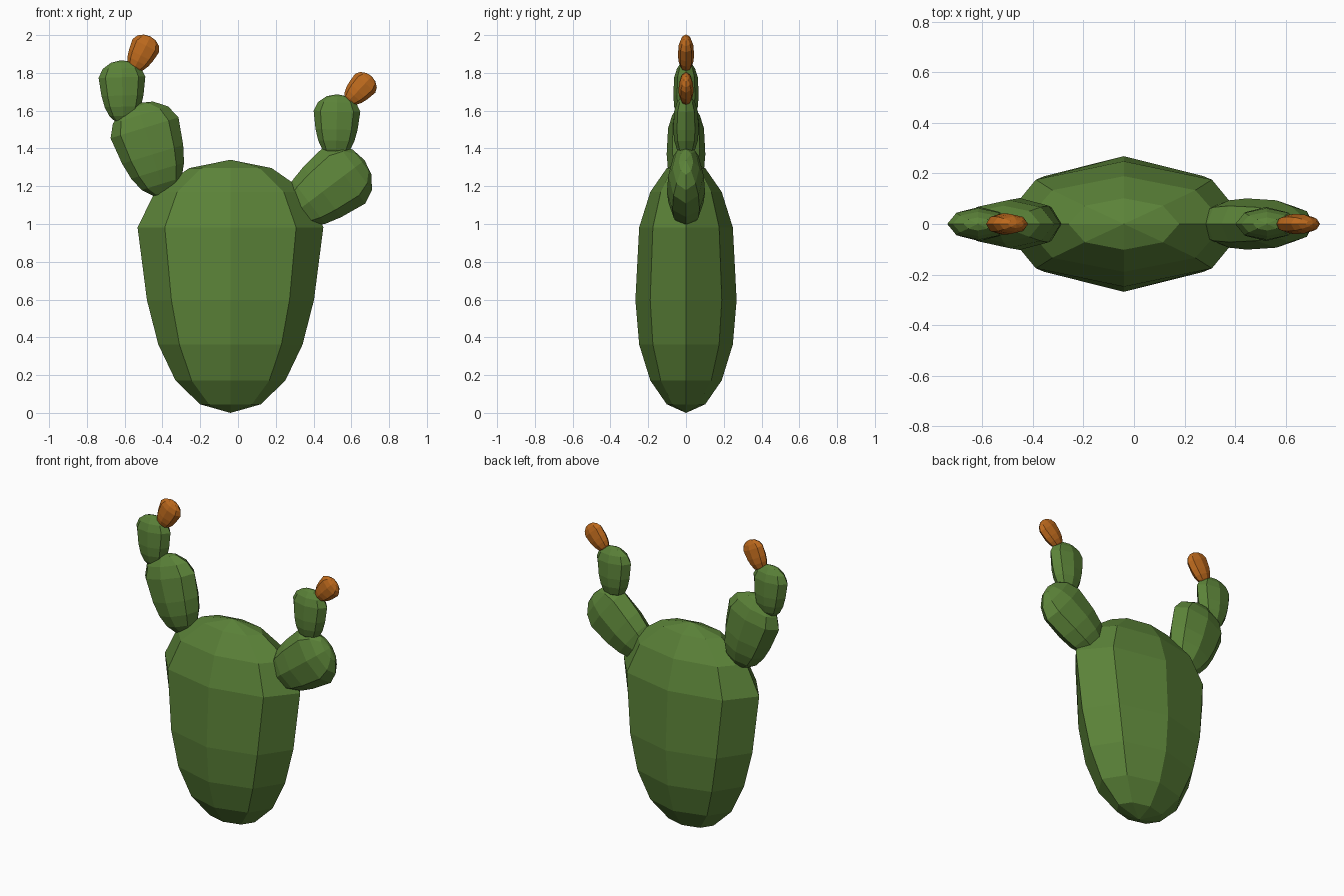
import bpy, bmesh
from math import sin, cos, pi, atan2, hypot
from mathutils import Matrix

if "Cube" in bpy.data.objects:
    bpy.data.objects.remove(bpy.data.objects["Cube"])

SIDES = 8
# (height, half width, half depth) of each ring, for a pad of length 1
RINGS = [(0.034, 0.120, 0.076), (0.128, 0.217, 0.141), (0.270, 0.285, 0.185),
         (0.446, 0.330, 0.200), (0.733, 0.367, 0.185), (0.873, 0.298, 0.141),
         (0.967, 0.163, 0.076)]


def material(name, colour):
    m = bpy.data.materials.new(name)
    m.diffuse_color = colour
    m.use_nodes = True
    m.node_tree.nodes["Principled BSDF"].inputs["Base Color"].default_value = m.diffuse_color
    return m


def pad(name, base, tip, mat, widen=1.0):
    """Flattened egg running from base to tip, both (x, z) points at y = 0."""
    dx, dz = tip[0] - base[0], tip[1] - base[1]
    bm = bmesh.new()
    bottom = bm.verts.new((0, 0, 0))
    top = bm.verts.new((0, 0, 1))
    loops = [[bm.verts.new((w * widen * cos(2 * pi * i / SIDES),
                            d * widen * sin(2 * pi * i / SIDES), h))
              for i in range(SIDES)] for h, w, d in RINGS]
    for i in range(SIDES):
        j = (i + 1) % SIDES
        bm.faces.new((bottom, loops[0][j], loops[0][i]))
        bm.faces.new((top, loops[-1][i], loops[-1][j]))
        for a, b in zip(loops, loops[1:]):
            bm.faces.new((a[i], a[j], b[j], b[i]))
    bm.transform(Matrix.Translation((base[0], 0, base[1]))
                 @ Matrix.Rotation(atan2(dx, dz), 4, 'Y')
                 @ Matrix.Scale(hypot(dx, dz), 4))
    bmesh.ops.recalc_face_normals(bm, faces=bm.faces)
    mesh = bpy.data.meshes.new(name)
    bm.to_mesh(mesh)
    bm.free()
    mesh.materials.append(mat)
    bpy.context.collection.objects.link(bpy.data.objects.new(name, mesh))


green = material("cactus_green", (0.105, 0.225, 0.04, 1))
orange = material("fruit_orange", (0.5, 0.14, 0.012, 1))

# Main trunk pad
pad("trunk_pad", (-0.04, 0.0), (-0.04, 1.34), green)

# Left branch: arm, upper pad and fruit
pad("left_arm_pad", (-0.385, 1.15), (-0.535, 1.64), green)
pad("left_upper_pad", (-0.607, 1.53), (-0.617, 1.867), green)
pad("left_fruit", (-0.555, 1.812), (-0.463, 1.993), orange, 1.05)

# Right branch: arm, upper pad and fruit
pad("right_arm_pad", (0.266, 1.034), (0.67, 1.338), green)
pad("right_upper_pad", (0.518, 1.35), (0.526, 1.687), green)
pad("right_fruit", (0.578, 1.643), (0.708, 1.782), orange, 1.05)
